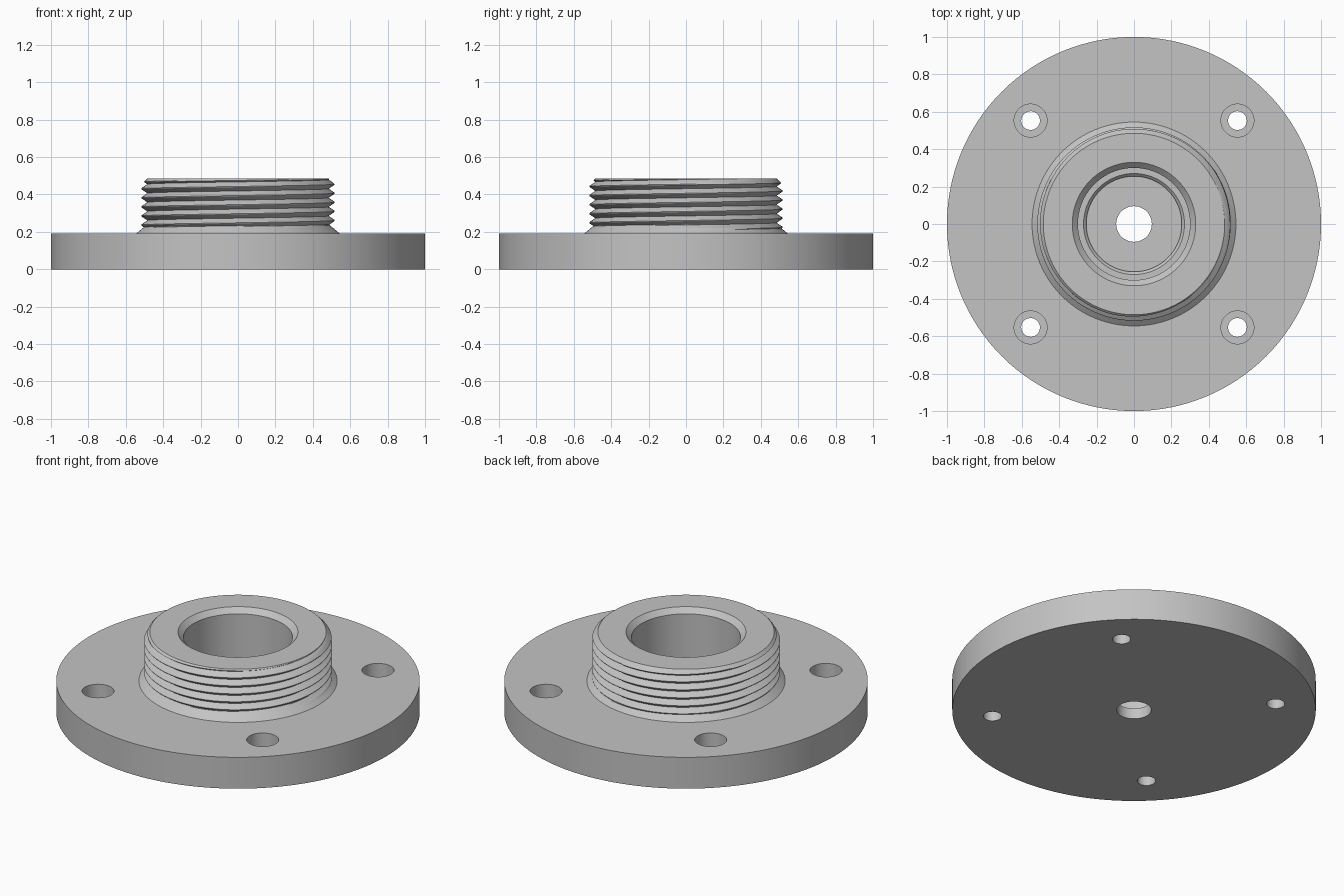
import bpy, bmesh
from math import sin, cos, pi, tau, radians

cube = bpy.data.objects.get("Cube")
if cube:
    bpy.data.objects.remove(cube)

SEG = 128
FLANGE_TOP, NECK_TOP = 0.19, 0.485
ROOT, CREST, PITCH = 0.485, 0.517, 0.0485
CREST_Z = 0.455                      # crest height on the +x side
ROWS = 12                            # mesh rows per thread turn

metal = bpy.data.materials.new("grey metal")
metal.use_nodes = True
metal.diffuse_color = (0.55, 0.55, 0.55, 1)
metal.node_tree.nodes["Principled BSDF"].inputs["Base Color"].default_value = metal.diffuse_color


def finish(name, bm):
    bmesh.ops.remove_doubles(bm, verts=bm.verts, dist=1e-5)
    bmesh.ops.recalc_face_normals(bm, faces=bm.faces)
    mesh = bpy.data.meshes.new(name)
    bm.to_mesh(mesh)
    bm.free()
    mesh.materials.append(metal)
    obj = bpy.data.objects.new(name, mesh)
    bpy.context.collection.objects.link(obj)
    return obj


def sweep(bm, point, count):
    """Skin a surface of revolution; point(i, j) gives column i, row j."""
    cols = [[bm.verts.new(point(i, j)) for j in range(count)] for i in range(SEG + 1)]
    for a, b in zip(cols, cols[1:]):
        for j in range(count - 1):
            quad = (a[j], b[j], b[j + 1], a[j + 1])
            if len({tuple(round(c, 5) for c in v.co) for v in quad}) > 2:
                bm.faces.new(quad)


def lathe(bm, profile):
    def point(i, j):
        r, z = profile[j]
        t = tau * (i % SEG) / SEG
        return r * cos(t), r * sin(t), z
    sweep(bm, point, len(profile))


def thread_point(i, j):
    turn = i / SEG
    raw = CREST_Z + PITCH * (turn + j / ROWS - 7)
    z = min(max(raw, FLANGE_TOP), NECK_TOP)
    # V thread, limited by the top chamfer and the conical foot
    phase = ((z - CREST_Z) / PITCH - turn) % 1
    ridge = min(abs(phase - 0.5) * 2 * 1.12, 1)
    r = ROOT + (CREST - ROOT) * ridge
    r = min(r, ROOT + NECK_TOP - z)
    r = max(r, 0.545 - 1.2 * (z - FLANGE_TOP))
    t = tau * (i % SEG) / SEG
    return r * cos(t), r * sin(t), z


# Flange body with stepped bore and threaded neck
bm = bmesh.new()
lathe(bm, [(ROOT, NECK_TOP), (0.33, NECK_TOP), (0.30, 0.455), (0.30, 0.10),
           (0.27, 0.10), (0.255, 0.085), (0.255, 0.065), (0.095, 0.065),
           (0.095, 0), (1, 0), (1, FLANGE_TOP), (0.545, FLANGE_TOP)])
sweep(bm, thread_point, ROWS * 9)
body = finish("threaded_flange", bm)

# Counterbored bolt holes
bm = bmesh.new()
lathe(bm, [(0, -0.1), (0.05, -0.1), (0.05, 0.07), (0.088, 0.07), (0.088, 0.3), (0, 0.3)])
cutter = finish("bolt_hole_cutter", bm)
cutter.hide_render = True
bpy.context.view_layer.objects.active = body
for sx in (-1, 1):
    for sy in (-1, 1):
        cutter.location = (0.553 * sx, 0.553 * sy, 0)
        bpy.context.view_layer.update()
        cut = body.modifiers.new("bolt_hole", "BOOLEAN")
        cut.operation, cut.solver, cut.object = "DIFFERENCE", "EXACT", cutter
        bpy.ops.object.modifier_apply(modifier=cut.name)
bpy.data.objects.remove(cutter)

# Smooth round walls, crisp edges
bpy.ops.object.select_all(action="DESELECT")
body.select_set(True)
bpy.ops.object.shade_smooth_by_angle(angle=radians(25))
